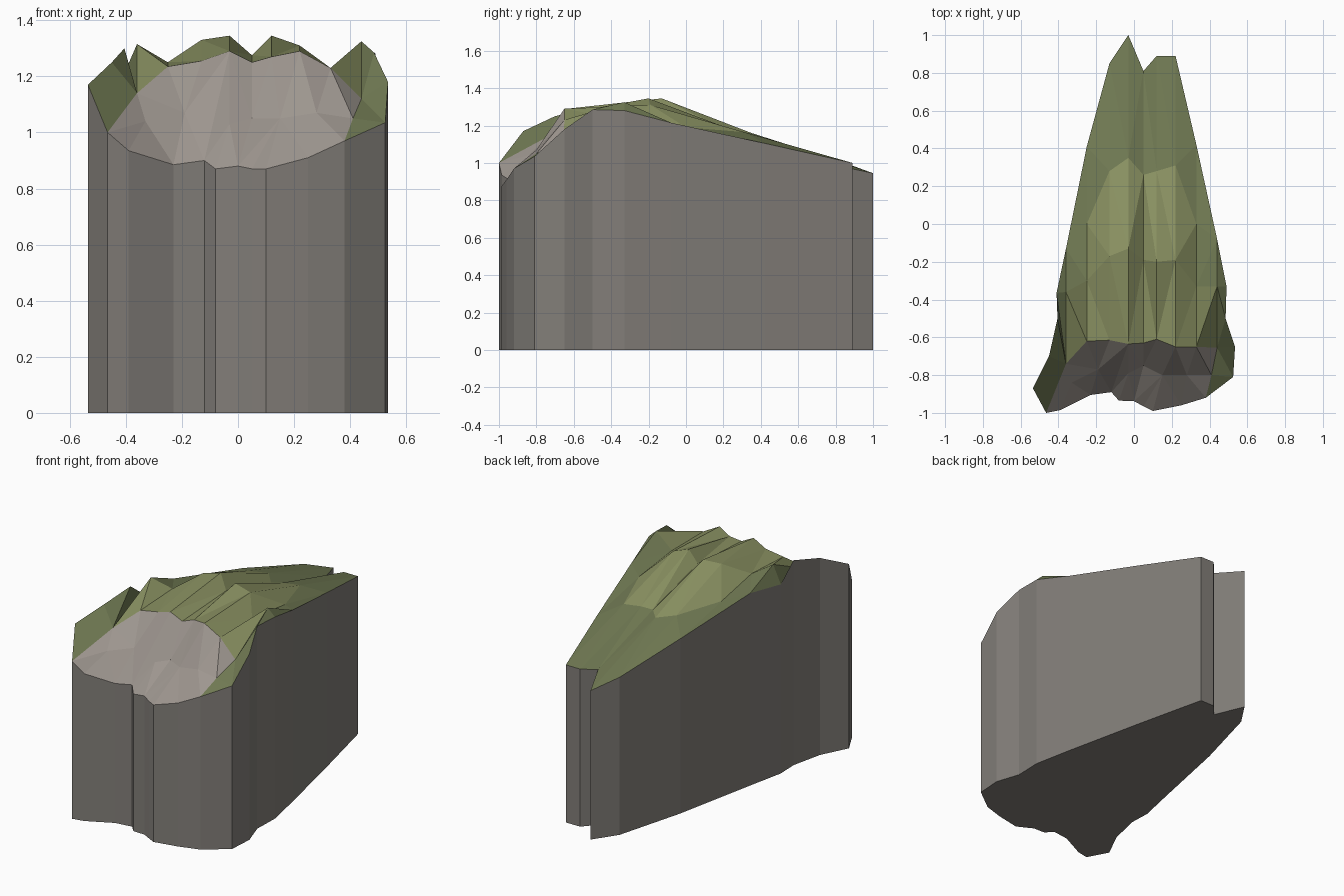
import bpy
from mathutils import Vector
from mathutils.geometry import delaunay_2d_cdt

if "Cube" in bpy.data.objects:
    bpy.data.objects.remove(bpy.data.objects["Cube"])

# Folds run front to back along these nine lines
cols = [-0.36, -0.25, -0.13, -0.03, 0.05, 0.12, 0.22, 0.33, 0.44]
lip = [(-.74, 1.14), (-.62, 1.235), (-.615, 1.255), (-.635, 1.29), (-.63, 1.25),
       (-.61, 1.27), (-.65, 1.29), (-.65, 1.23), (-.655, 1.12)]
crest = [(-.36, 1.315), (-.3, 1.25), (-.17, 1.33), (-.13, 1.345), (-.19, 1.275),
         (-.2, 1.345), (-.19, 1.31), (-.33, 1.23), (-.33, 1.325)]
shoulder = [None, (0, 1.19), (.28, 1.175), (.35, 1.16), (.26, 1.155),
            (.28, 1.165), (.31, 1.165), (0, 1.19), None]
back = [(-.13, 1.22), (.41, 1.11), (.85, 1.0), (1, .945), (.81, .985),
        (.89, 1.0), (.89, 1.0), (.42, 1.105), (-.08, 1.215)]

# Outline: front rim (left to right), then the two flanks
front = [(-.465, -1, 1.0), (-.39, -.985, .935), (-.23, -.905, .885), (-.12, -.89, .9),
         (-.08, -.935, .87), (0, -.938, .88), (.05, -.965, .87), (.1, -.99, .87),
         (.25, -.96, .91), (.38, -.92, .97)]
right = [(.525, -.81, 1.035), (.535, -.65, 1.18), (.485, -.5, 1.285), (.49, -.33, 1.28)]
left = [(-.41, -.365, 1.2), (-.405, -.5, 1.3), (-.45, -.7, 1.25), (-.535, -.87, 1.17)]
# Creases part way up the rock face
crags = [(-.33, -.84, 1.04), (-.19, -.77, 1.07), (-.03, -.79, 1.03),
         (.05, -.75, 1.05), (.15, -.8, 1.05), (.28, -.8, 1.07)]

pts, links = [], []


def add(p):
    pts.append(Vector(p))
    return len(pts) - 1


def row(values):
    return [add((x, *v)) if v else None for x, v in zip(cols, values)]


def chain(ids):
    ids = [i for i in ids if i is not None]
    links.extend(zip(ids, ids[1:]))


F = [add(p) for p in front]
R = [add(p) for p in right]
L = [add(p) for p in left]
LIP, CREST, SHOULDER, BACK = map(row, (lip, crest, shoulder, back))
C = [add(p) for p in crags]
corner = add((.41, -.8, 1.05))
outline = F + R + BACK[::-1] + L
chain(outline + outline[:1])
chain([F[0]] + LIP + [corner, F[-1]])
chain(CREST)
chain(SHOULDER)
for column in zip(LIP, CREST, SHOULDER, BACK):
    chain(column)
# Sharp gullies in the rock face and behind the left corner
chain([LIP[3], F[3]])
chain([LIP[3], C[2], F[3]])
chain([LIP[4], C[3]])
chain([L[0], LIP[0]])

# Triangulate the terrain between the fold lines
v2, _, tris, orig, _, _ = delaunay_2d_cdt([p.xy for p in pts], links, [], 1, 1e-5)
top = [pts[o[0]] if o else Vector((v.x, v.y, 1.1)) for v, o in zip(v2, orig)]
where = {i: n for n, o in enumerate(orig) for i in o}
rock_ids = {where[i] for i in F + LIP + C + [corner]}
crown_ids = {where[i] for i in LIP + CREST + SHOULDER if i is not None}
cliff, crown, slope = [], [], []
for t in tris:
    s = set(t)
    (cliff if s <= rock_ids else crown if s <= crown_ids else slope).append(list(t))


def build(name, verts, faces, color):
    me = bpy.data.meshes.new(name)
    me.from_pydata(verts, [], faces)
    me.validate()
    mat = bpy.data.materials.new(name + "_color")
    mat.diffuse_color = color
    mat.use_nodes = True
    mat.node_tree.nodes["Principled BSDF"].inputs["Base Color"].default_value = mat.diffuse_color
    me.materials.append(mat)
    ob = bpy.data.objects.new(name, me)
    bpy.context.collection.objects.link(ob)


# Vertical walls and flat base
n, m = len(top), len(outline)
verts = top + [Vector((pts[i].x, pts[i].y, 0)) for i in outline]
walls = [[n + k, n + (k + 1) % m, where[outline[(k + 1) % m]], where[outline[k]]]
         for k in range(m)]
base = [list(range(n, n + m))[::-1]]
build("walls_and_base", verts, walls + base, (.225, .21, .192, 1))

# Sloping rock face, grassy crown and darker grass around it
build("rock_face", top, cliff, (.34, .305, .275, 1))
build("grass_crown", top, crown, (.25, .28, .12, 1))
build("grass_slopes", top, slope, (.16, .19, .085, 1))
